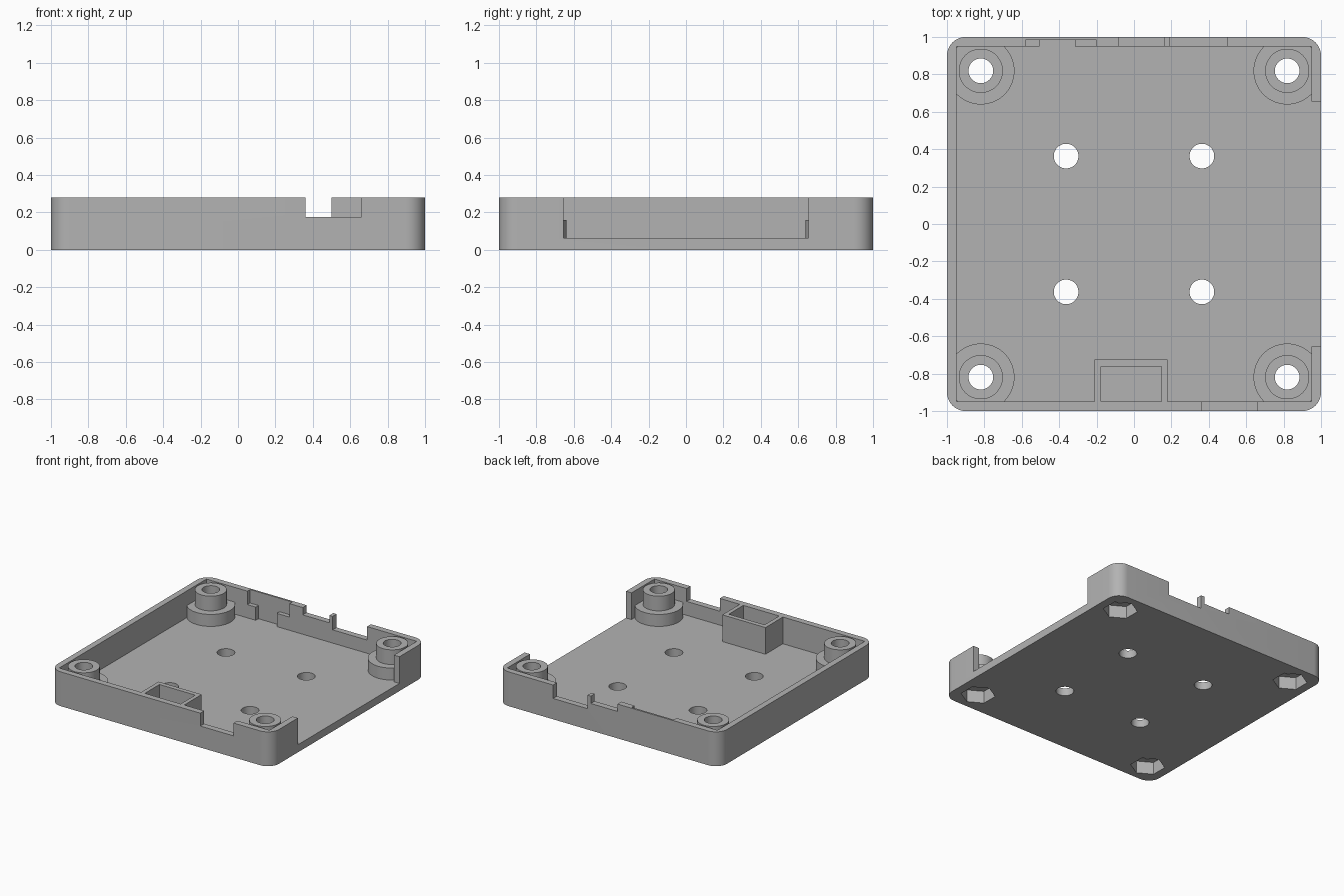
import bpy, bmesh, math
from mathutils import Matrix

cube = bpy.data.objects.get("Cube")
if cube:
    bpy.data.objects.remove(cube, do_unlink=True)

HEIGHT, FLOOR, INNER, BOSS = 0.28, 0.062, 0.95, 0.819
ABOVE = HEIGHT + 0.1
CORNERS = [(sx, sy) for sx in (-1, 1) for sy in (-1, 1)]

grey = bpy.data.materials.new("grey_plastic")
grey.use_nodes = True
grey.diffuse_color = (0.45, 0.45, 0.45, 1)
grey.node_tree.nodes["Principled BSDF"].inputs["Base Color"].default_value = grey.diffuse_color


def add_object(name, bm):
    mesh = bpy.data.meshes.new(name)
    bm.to_mesh(mesh)
    bm.free()
    mesh.materials.append(grey)
    obj = bpy.data.objects.new(name, mesh)
    bpy.context.collection.objects.link(obj)
    return obj


def box(name, x, y, z):
    bm = bmesh.new()
    bmesh.ops.create_cube(bm, size=1)
    for v in bm.verts:
        v.co = [(lo + hi) / 2 + c * (hi - lo) for c, (lo, hi) in zip(v.co, (x, y, z))]
    return add_object(name, bm)


def prism(name, x, y, radius, z, sides=48, turn=0.0):
    bm = bmesh.new()
    place = Matrix.Translation((x, y, sum(z) / 2)) @ Matrix.Rotation(turn, 4, 'Z')
    bmesh.ops.create_cone(bm, cap_ends=True, segments=sides, radius1=radius,
                          radius2=radius, depth=z[1] - z[0], matrix=place)
    return add_object(name, bm)


def combine(target, tool, operation):
    mod = target.modifiers.new(tool.name, 'BOOLEAN')
    mod.operation, mod.solver, mod.object = operation, 'EXACT', tool
    bpy.context.view_layer.objects.active = target
    bpy.ops.object.modifier_apply(modifier=mod.name)
    bpy.data.objects.remove(tool, do_unlink=True)


# Solid block with rounded upright corners
tray = box("enclosure_tray", (-1, 1), (-1, 1), (0, HEIGHT))
bm = bmesh.new()
bm.from_mesh(tray.data)
upright = [e for e in bm.edges if abs(e.verts[0].co.z - e.verts[1].co.z) > 0.1]
bmesh.ops.bevel(bm, geom=upright, offset=0.1, segments=10, profile=0.5, affect='EDGES')
bm.to_mesh(tray.data)
bm.free()

# Cavity and the openings through or into the walls
back = (0.9, 1.1)
recess = (0.9, 0.985)
for name, x, y, z in [
    ("cavity", (-INNER, INNER), (-INNER, INNER), FLOOR),
    ("side_opening", (0.9, 1.1), (-0.655, 0.655), FLOOR),
    ("front_notch", (0.36, 0.66), (-1.1, -0.9), 0.175),
    ("back_deep_notch", (0.19, 0.5), back, 0.17),
    ("back_shallow_notch", (-0.08, 0.16), back, 0.22),
    ("back_recess_upper", (-0.58, -0.2), recess, 0.17),
    ("back_recess_lower", (-0.505, -0.315), recess, FLOOR),
]:
    combine(tray, box(name, x, y, (z, ABOVE)), 'DIFFERENCE')

# Stepped corner bosses and the connector pocket
for sx, sy in CORNERS:
    x, y = sx * BOSS, sy * BOSS
    combine(tray, prism("boss_base", x, y, 0.18, (0.02, 0.16), 64), 'UNION')
    combine(tray, prism("boss_post", x, y, 0.118, (0.1, HEIGHT)), 'UNION')
combine(tray, box("pocket_block", (-0.21, 0.18), (-0.97, -0.725), (0.02, HEIGHT)), 'UNION')
combine(tray, box("pocket_hole", (-0.176, 0.147), (-INNER, -0.762), (FLOOR, ABOVE)), 'DIFFERENCE')

# Screw holes, hexagonal nut traps underneath, and floor holes
for sx, sy in CORNERS:
    x, y = sx * BOSS, sy * BOSS
    combine(tray, prism("screw_hole", x, y, 0.066, (-0.1, ABOVE)), 'DIFFERENCE')
    combine(tray, prism("nut_trap", x, y, 0.128, (-0.1, 0.1), 6, math.pi), 'DIFFERENCE')
    combine(tray, prism("floor_hole", sx * 0.363, sy * 0.363, 0.066, (-0.1, 0.2)), 'DIFFERENCE')

# Smooth round surfaces, crisp edges
bpy.ops.object.select_all(action='DESELECT')
tray.select_set(True)
bpy.context.view_layer.objects.active = tray
bpy.ops.object.shade_smooth_by_angle(angle=math.radians(30))
